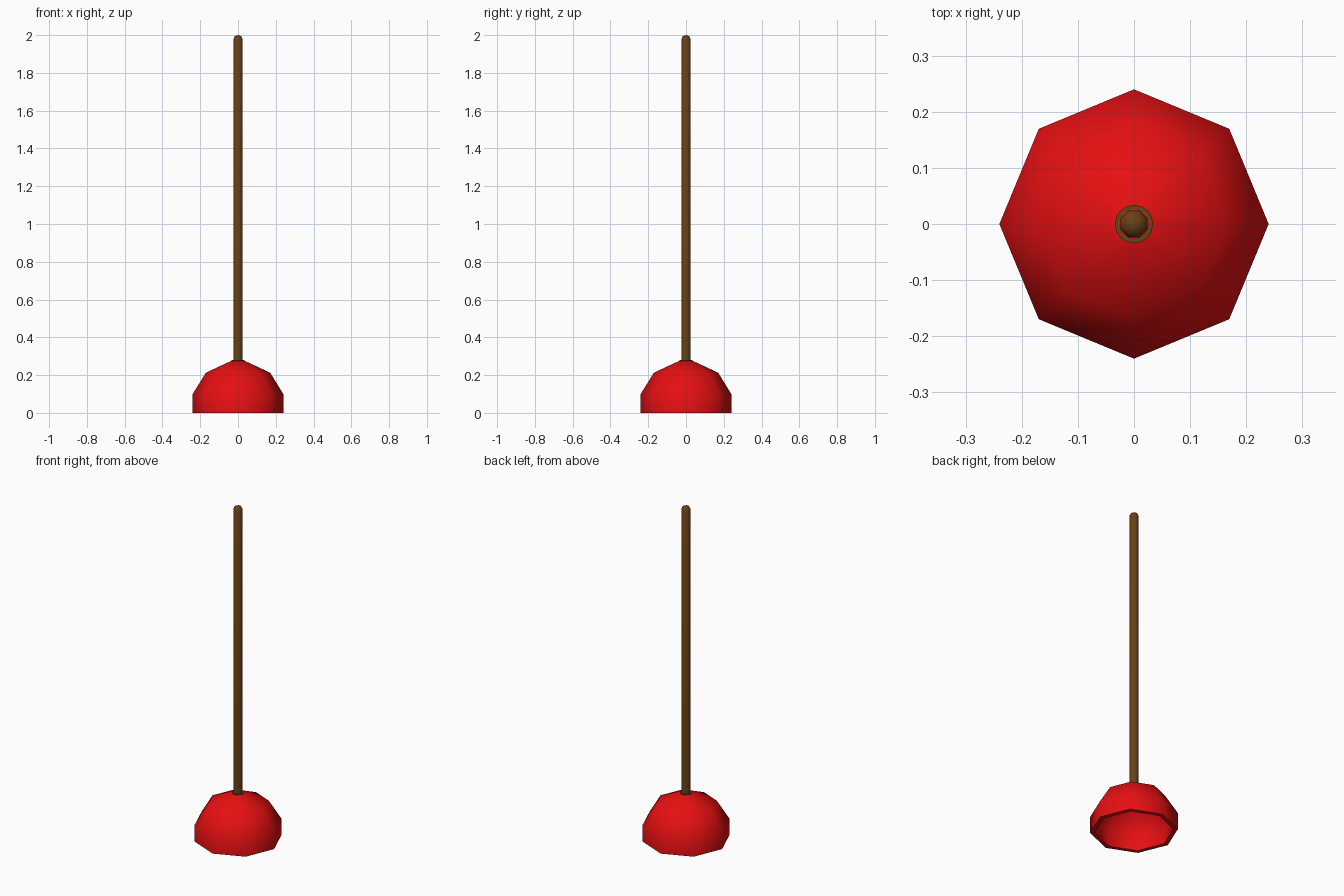
import bpy, bmesh, math

if "Cube" in bpy.data.objects:
    bpy.data.objects.remove(bpy.data.objects["Cube"])

def material(name, rgb):
    m = bpy.data.materials.new(name)
    m.diffuse_color = (*rgb, 1)
    m.use_nodes = True
    m.node_tree.nodes["Principled BSDF"].inputs["Base Color"].default_value = m.diffuse_color
    return m

RED = material("red rubber", (0.78, 0.005, 0.006))
WOOD = material("brown wood", (0.14, 0.053, 0.007))
OLIVE = material("olive collar", (0.11, 0.065, 0.009))

def lathe(name, profile, sides, mat, turn=0.0):
    """Revolve a (radius, z) profile around z, closing radius-0 ends."""
    bm = bmesh.new()
    rings = []
    for r, z in profile:
        n = sides if r > 0 else 1
        rings.append([bm.verts.new((r * math.cos(turn + math.tau * i / sides),
                                    r * math.sin(turn + math.tau * i / sides), z))
                      for i in range(n)])
    for a, b in zip(rings, rings[1:]):
        for i in range(sides):
            j = (i + 1) % sides
            vs = [a[i % len(a)], a[j % len(a)], b[j % len(b)], b[i % len(b)]]
            bm.faces.new(list(dict.fromkeys(vs)))
    bmesh.ops.recalc_face_normals(bm, faces=bm.faces)
    me = bpy.data.meshes.new(name)
    bm.to_mesh(me)
    bm.free()
    me.materials.append(mat)
    ob = bpy.data.objects.new(name, me)
    bpy.context.collection.objects.link(ob)
    bpy.ops.object.select_all(action='DESELECT')
    ob.select_set(True)
    bpy.context.view_layer.objects.active = ob
    bpy.ops.object.shade_smooth_by_angle(angle=math.radians(50))
    return ob

# Hollow eight-sided cup: inner wall, rim, outer wall
lathe("rubber_cup", [(0, 0.258), (0.025, 0.253), (0.152, 0.195), (0.215, 0.095),
                     (0.215, 0), (0.24, 0), (0.24, 0.10), (0.17, 0.213),
                     (0.028, 0.279), (0, 0.279)], 8, RED)

# Thin collar where the handle meets the cup
lathe("collar", [(0, 0.272), (0.034, 0.272), (0.034, 0.279), (0, 0.279)], 16, OLIVE)

# Long handle with a rounded tip
lathe("handle", [(0, 0.265), (0.026, 0.265), (0.026, 1.978), (0.019, 1.994), (0, 2.0)],
      8, WOOD, math.pi / 8)
